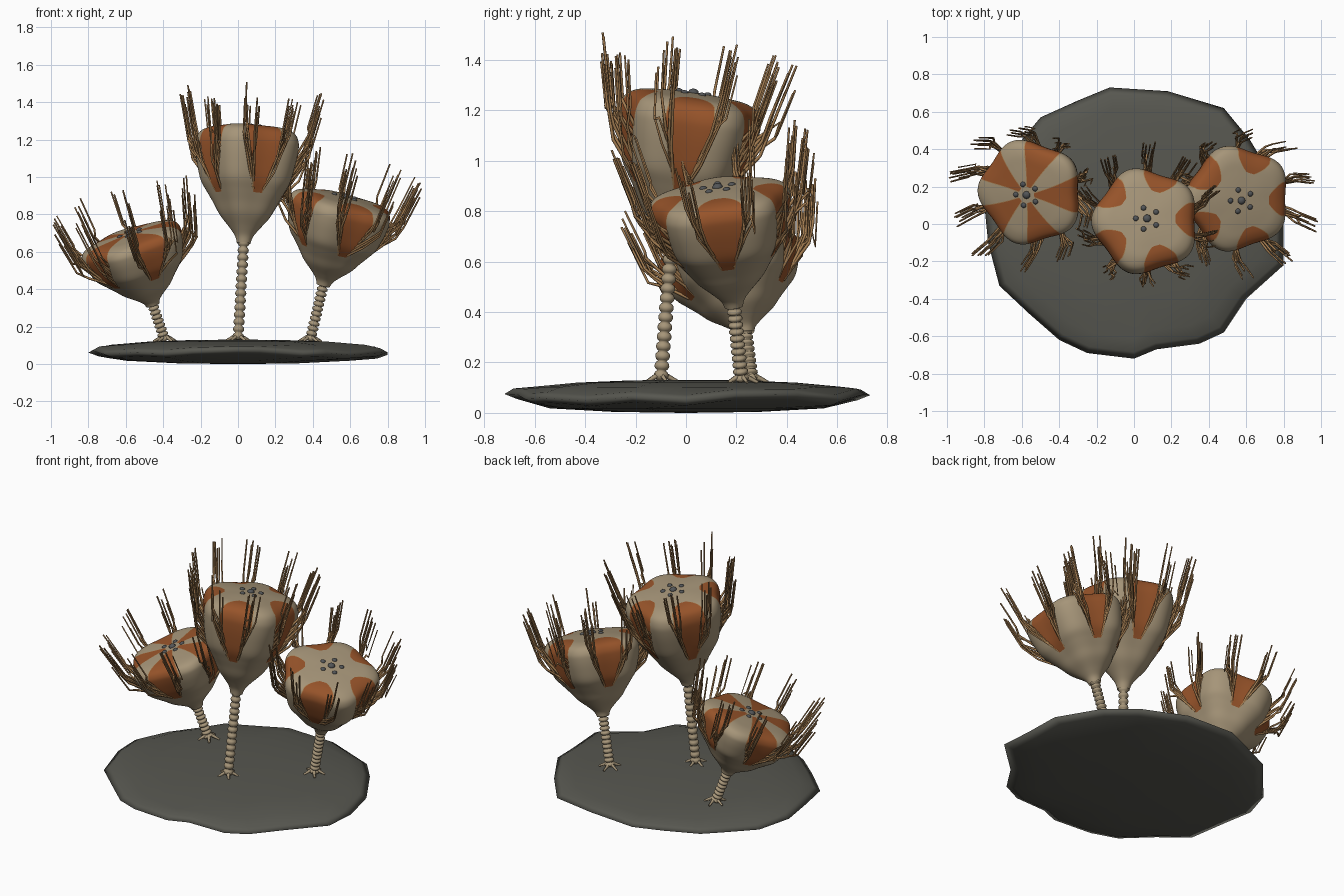
import bpy, bmesh, math, random
from mathutils import Vector, Matrix

random.seed(4)
old = bpy.data.objects.get("Cube")
if old:
    bpy.data.objects.remove(old)


def material(name, rgb):
    m = bpy.data.materials.new(name)
    m.use_nodes = True
    m.diffuse_color = (*rgb, 1)
    m.node_tree.nodes["Principled BSDF"].inputs["Base Color"].default_value = (*rgb, 1)
    return m


TAN = material("tan plate", (0.38, 0.30, 0.19))
ORANGE = material("burnt orange", (0.31, 0.088, 0.023))
ARM = material("arm brown", (0.38, 0.21, 0.085))
PORE = material("pore grey", (0.085, 0.09, 0.095))
ROCK = material("dark rock", (0.095, 0.095, 0.08))


def loft(name, rings, mats, cap=False, paint=None):
    """Skin a list of equal-length rings; paint(ring, column) gives a material index."""
    bm = bmesh.new()
    vs = [[bm.verts.new(p) for p in ring] for ring in rings]
    n = len(vs[0])
    for i in range(len(vs) - 1):
        for j in range(n):
            k = (j + 1) % n
            f = bm.faces.new((vs[i][j], vs[i][k], vs[i + 1][k], vs[i + 1][j]))
            f.smooth = True
            if paint:
                f.material_index = paint(i, j)
    if cap:
        bm.faces.new(vs[0][::-1])
        bm.faces.new(vs[-1])
    me = bpy.data.meshes.new(name)
    bm.to_mesh(me)
    bm.free()
    for m in mats:
        me.materials.append(m)
    ob = bpy.data.objects.new(name, me)
    bpy.context.collection.objects.link(ob)
    return ob


def strands(name, paths, mat, depth, taper):
    """Thin tapering rods, one per path."""
    cu = bpy.data.curves.new(name, 'CURVE')
    cu.dimensions = '3D'
    cu.bevel_depth = depth
    cu.bevel_resolution = 0
    cu.use_fill_caps = True
    for path in paths:
        sp = cu.splines.new('POLY')
        sp.points.add(len(path) - 1)
        for i, p in enumerate(path):
            sp.points[i].co = (*p, 1)
            sp.points[i].radius = 1 - taper * i / (len(path) - 1)
    cu.materials.append(mat)
    ob = bpy.data.objects.new(name, cu)
    bpy.context.collection.objects.link(ob)
    return ob


def polar(r, a, z=0.0):
    return Vector((r * math.cos(a), r * math.sin(a), z))


def smooth_profile(pts, sub=5):
    """Catmull-Rom through 2D points."""
    out = []
    P = [Vector(p) for p in pts]
    P = [P[0]] + P + [P[-1]]
    for i in range(1, len(P) - 2):
        a, b, c, d = P[i - 1:i + 3]
        for s in range(sub):
            t = s / sub
            out.append(0.5 * (2 * b + (c - a) * t + (2 * a - 5 * b + 4 * c - d) * t * t
                              + (3 * b - a - 3 * c + d) * t ** 3))
    return out + [P[-2]]


# Cup profile: radius, height fraction
PROFILE = smooth_profile([(.036, 0), (.048, .06), (.08, .13), (.132, .23), (.168, .33), (.202, .42),
                          (.237, .52), (.26, .66), (.273, .78), (.274, .86), (.255, .93), (.21, .97),
                          (.15, .985), (.08, .995), (.002, 1)])
WEDGE_START, RIM = 0.4, 0.92
HALF = 8      # columns in each half of a wedge or gap
TRIM = 0.004  # width of the pale line along each wedge edge


def wedge_width(r, t, long_petals):
    """Half angle in degrees of the orange wedge, and whether it is painted."""
    if t < WEDGE_START:
        return 8, False
    if t < RIM:
        return 8 + 13 * min(1, (t - WEDGE_START) / 0.42), True
    if long_petals:
        return 18 + 3 * max(0, (r - .1) / .155), r > .04
    if r < .155:
        return 4, False
    # Rounded arch end on the crown
    d = .094 * math.sqrt(max(.02, 1 - (max(0, .245 - r) / .09) ** 2))
    return math.degrees(d / max(r, .245)), True


def lobed(r, t, a):
    return r * (1 - 0.06 * min(1, t * 2) * math.cos(5 * a))


def surface(t, a):
    """Radius of the cup's side at height fraction t."""
    for p, q in zip(PROFILE, PROFILE[1:]):
        if q.y >= t:
            r = p.x + (q.x - p.x) * (t - p.y) / (q.y - p.y)
            return lobed(r, t, a)


def make_cup(name, H, frame, long_petals):
    rings, painted = [], []
    cols = 2 * HALF
    for r, t in PROFILE:
        w, on = wedge_width(r, t, long_petals)
        inner = w - min(w * .4, math.degrees(TRIM / r))
        painted.append(on)
        ring = []
        for k in range(5):
            steps = [-w] + [-inner + 2 * inner * i / (cols - 2) for i in range(cols - 1)]
            steps += [w + (72 - 2 * w) * i / cols for i in range(cols)]
            for s in steps:
                a = math.radians(72 * k + s)
                ring.append(polar(lobed(r, t, a), a, t * H))
        rings.append(ring)

    def paint(i, j):
        c = j % (2 * cols)
        if c >= cols or not (painted[i] and painted[i + 1]):
            return 0
        return 2 if c in (0, cols - 1) else 1
    loft(name + "_cup", rings, [TAN, ORANGE, ARM], paint=paint).matrix_world = frame


def make_arms(name, H, frame):
    paths = []
    for k in range(5):
        for side in (-1, 1):
            for i in range(7):
                u = i / 6
                t = WEDGE_START + 0.03 + 0.33 * u
                a = math.radians(72 * k + side * (8 + 11 * u))
                b = math.radians(72 * k + side * (18 + random.uniform(-6, 7)))
                drop = random.uniform(0, .15)
                r0 = surface(t, a)
                out = random.uniform(-.02, .02)
                knee = H * (t + .12) + .05 - drop * .3
                paths.append([polar(r0 - .005, a, t * H),
                              polar(r0 + .07 + out, (a + b) / 2, knee),
                              polar(.335 + out, b, H + .02 - drop),
                              polar(.38 + out, b, H + .2 - drop)])
    strands(name + "_arms", paths, ARM, .0075, .4).matrix_world = frame


def make_pores(name, H, frame):
    bm = bmesh.new()
    for i in range(6):
        p = polar(.06, math.radians(36 + 72 * i), H - .003) if i < 5 else Vector((0, 0, H))
        bmesh.ops.create_uvsphere(bm, u_segments=12, v_segments=8, radius=.015 if i < 5 else .021,
                                  matrix=Matrix.Translation(p) @ Matrix.Diagonal((1, 1, .75, 1)))
    for f in bm.faces:
        f.smooth = True
    me = bpy.data.meshes.new(name + "_pores")
    bm.to_mesh(me)
    bm.free()
    me.materials.append(PORE)
    ob = bpy.data.objects.new(name + "_pores", me)
    ob.matrix_world = frame
    bpy.context.collection.objects.link(ob)


def make_stem(name, foot, top, beads):
    axis = top - foot
    length = axis.length + .02
    frame = Matrix.Translation(foot) @ Vector((0, 0, 1)).rotation_difference(axis).to_matrix().to_4x4()
    rings = []
    for i in range(beads * 6 + 1):
        r = .017 + .013 * abs(math.sin(math.pi * i / 6)) ** .7
        rings.append([polar(r, math.tau * j / 14, length * i / (beads * 6)) for j in range(14)])
    loft(name + "_stem", rings, [TAN], cap=True).matrix_world = frame
    # Splayed root claws
    claws = [[foot + polar(.01, a, .02), foot + polar(.035, a, .01), foot + polar(.065, a, -.004)]
             for a in (math.radians(72 * k + 20) for k in range(5))]
    strands(name + "_roots", claws, TAN, .014, .55)


# Three stalked cups: foot, cup base, cup top, stem beads, petals reaching the middle
PLANTS = {
    "middle": ((0, -.1, .13), (.03, -.06, .645), (.07, .03, 1.27), 14, False),
    "left": ((.385, .22, .125), (.455, .19, .42), (.575, .125, .895), 12, False),
    "right": ((-.39, .26, .125), (-.455, .235, .315), (-.575, .155, .7), 9, True),
}
for name, (foot, base, top, beads, petals) in PLANTS.items():
    foot, base, top = Vector(foot), Vector(base), Vector(top)
    axis = top - base
    frame = Matrix.Translation(base) @ Vector((0, 0, 1)).rotation_difference(axis).to_matrix().to_4x4()
    make_stem(name, foot, base, beads)
    make_cup(name, axis.length, frame, petals)
    make_arms(name, axis.length, frame)
    make_pores(name, axis.length, frame)

# Rocky slab with an irregular outline
OUTLINE = [(.8, 0), (.77, .2), (.62, .45), (.48, .62), (.18, .71), (-.13, .73), (-.3, .66), (-.5, .57),
           (-.6, .45), (-.73, .3), (-.8, .1), (-.78, -.1), (-.72, -.33), (-.56, -.48), (-.4, -.62),
           (-.25, -.69), (0, -.72), (.12, -.67), (.35, -.64), (.48, -.58), (.6, -.4), (.8, -.22)]
wobble = [random.uniform(-.014, .014) for _ in OUTLINE]
LAYERS = [(.01, 0), (.4, .004), (.75, .018), (.93, .042), (1, .062), (.95, .084), (.85, .103),
          (.6, .12), (.3, .129), (.01, .131)]
slab = [[(x * s, y * s, z + (w if s > .9 else 0)) for (x, y), w in zip(OUTLINE, wobble)]
        for s, z in LAYERS]
loft("rock_slab", slab, [ROCK], cap=True)
